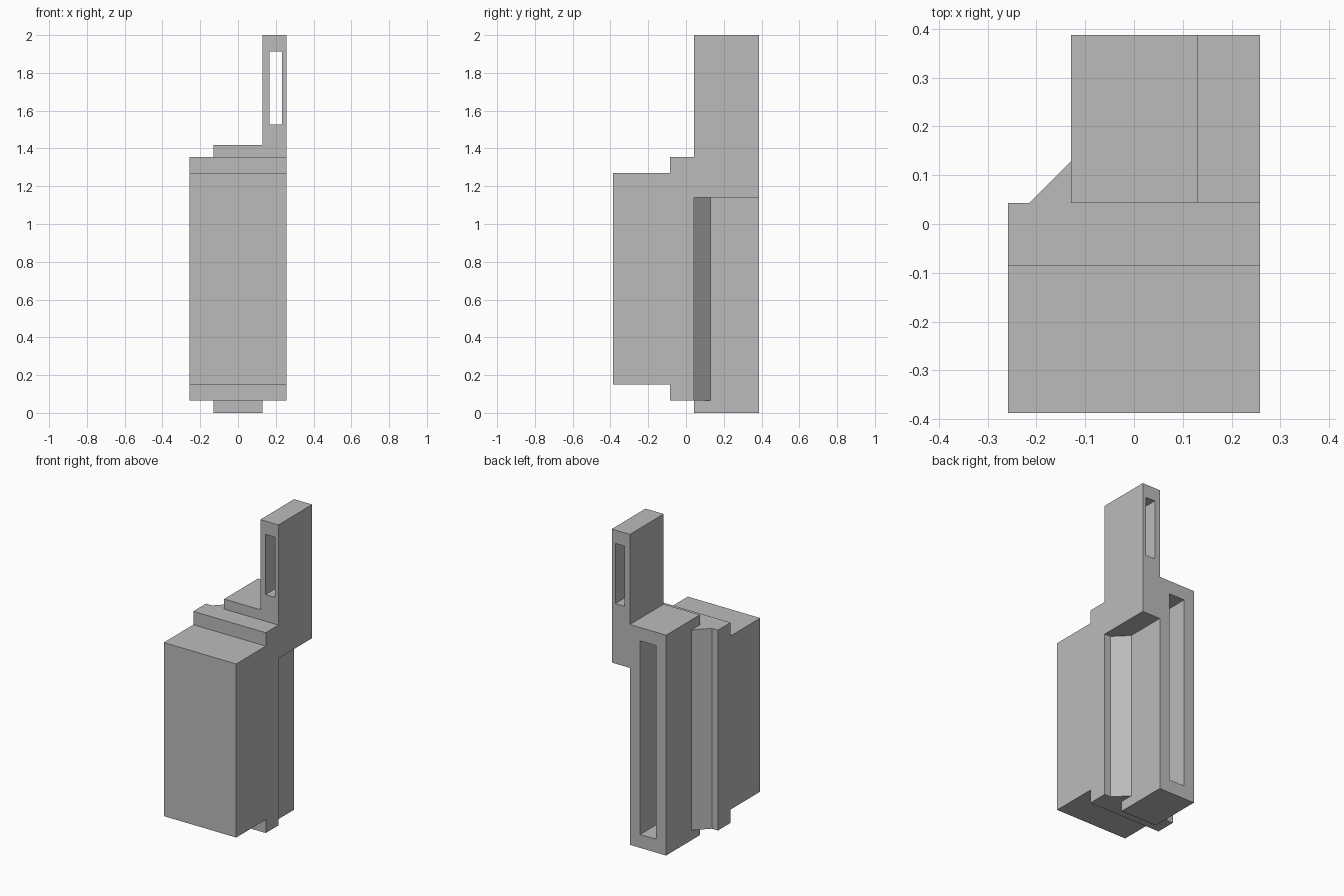
import bpy
import bmesh
from mathutils import Vector

if "Cube" in bpy.data.objects:
    bpy.data.objects.remove(bpy.data.objects["Cube"])

U = 2 / 46.5  # design module

grey = bpy.data.materials.new("plain_grey")
grey.use_nodes = True
grey.diffuse_color = (0.5, 0.5, 0.5, 1)
grey.node_tree.nodes["Principled BSDF"].inputs["Base Color"].default_value = (0.5, 0.5, 0.5, 1)


def prism(name, outline, axis, start, end):
    """Extrude a 2D outline along an axis; all sizes are in modules."""
    place = {"x": lambda a, b, d: (d, a, b),
             "y": lambda a, b, d: (a, d, b),
             "z": lambda a, b, d: (a, b, d)}[axis]
    bm = bmesh.new()
    face = bm.faces.new([bm.verts.new(Vector(place(a, b, start)) * U) for a, b in outline])
    new = bmesh.ops.extrude_face_region(bm, geom=[face])["geom"]
    shift = Vector(place(0, 0, end - start)) * U
    bmesh.ops.translate(bm, vec=shift, verts=[v for v in new if isinstance(v, bmesh.types.BMVert)])
    bmesh.ops.recalc_face_normals(bm, faces=bm.faces)
    mesh = bpy.data.meshes.new(name)
    bm.to_mesh(mesh)
    bm.free()
    mesh.materials.append(grey)
    obj = bpy.data.objects.new(name, mesh)
    bpy.context.collection.objects.link(obj)
    return obj


def rect(a0, a1, b0, b1):
    return [(a0, b0), (a1, b0), (a1, b1), (a0, b1)]


def combine(target, other, operation):
    mod = target.modifiers.new(operation.lower(), "BOOLEAN")
    mod.object, mod.operation, mod.solver = other, operation, "EXACT"
    bpy.context.view_layer.objects.active = target
    bpy.ops.object.modifier_apply(modifier=mod.name)
    bpy.data.objects.remove(other)


# Stepped front block, from its side profile
housing = prism("housing", [(-9, 3.5), (-2, 3.5), (-2, 1.5), (1, 1.5),
                            (1, 31.5), (-2, 31.5), (-2, 29.5), (-9, 29.5)], "x", -6, 6)

# Tapered shoulder joining the block to the rear column
shoulder = prism("shoulder", [(-5, 1), (5, 1), (3, 3), (-3, 3)], "z", 1.5, 31.5)

# Rear column with the raised arm on its left
column = prism("column_and_arm", [(-3, 0), (3, 0), (3, 26.5), (6, 26.5),
                                  (6, 46.5), (3, 46.5), (3, 33), (-3, 33)], "y", 1, 9)

combine(housing, shoulder, "UNION")
combine(housing, column, "UNION")

# Blind slot in the column and through slot in the arm
combine(housing, prism("column_slot", rect(-1.3, 1.3, 2, 31), "y", 1, 10), "DIFFERENCE")
combine(housing, prism("arm_slot", rect(3.88, 5.42, 35.5, 44.5), "y", 0, 10), "DIFFERENCE")
